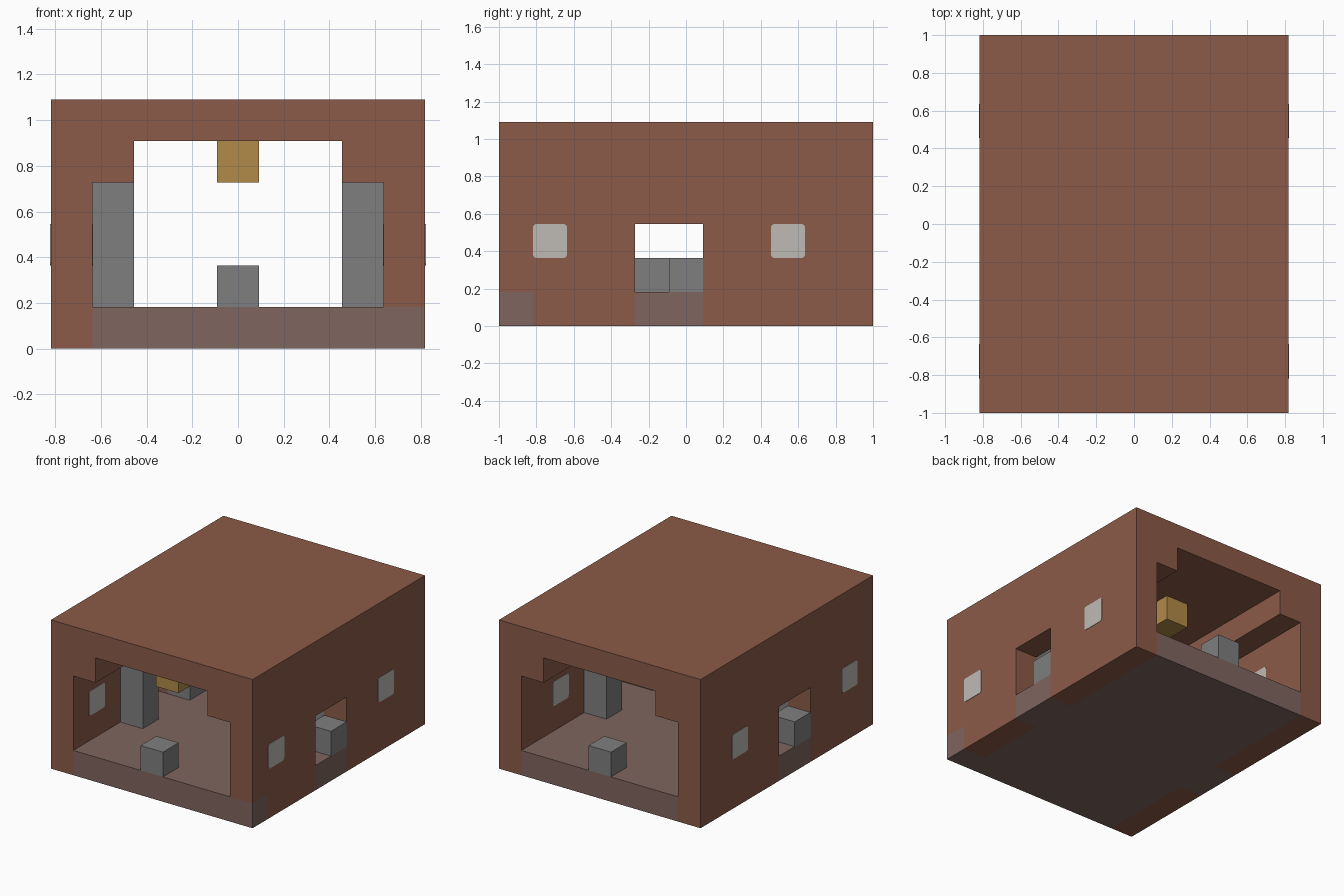
import bpy, bmesh
from mathutils import Vector

cube = bpy.data.objects.get("Cube")
if cube:
    bpy.data.objects.remove(cube)

U = 2 / 11                      # side of one building block
NX, NY, NZ = 9, 11, 6           # size of the building in blocks


def place(i, j, k):
    """Block coordinates to world coordinates."""
    return Vector(((i - NX / 2) * U, (j - NY / 2) * U, k * U))


def material(name, rgb):
    linear = [((c / 255 + 0.055) / 1.055) ** 2.4 for c in rgb] + [1]
    mat = bpy.data.materials.new(name)
    mat.use_nodes = True
    mat.diffuse_color = linear
    bsdf = mat.node_tree.nodes["Principled BSDF"]
    bsdf.inputs["Base Color"].default_value = linear
    bsdf.inputs["Roughness"].default_value = 0.9
    return mat


BRICK = material("brick_brown", (139, 91, 72))
FLOOR = material("mauve_stone", (127, 101, 95))
STONE = material("grey_stone", (127, 127, 127))
GOLD = material("lamp_gold", (177, 138, 72))
GLASS = material("pale_glass", (191, 187, 181))


def finish(name, bm, mat):
    bmesh.ops.recalc_face_normals(bm, faces=bm.faces)
    mesh = bpy.data.meshes.new(name)
    bm.to_mesh(mesh)
    bm.free()
    mesh.materials.append(mat)
    obj = bpy.data.objects.new(name, mesh)
    bpy.context.collection.objects.link(obj)
    return obj


def prism(name, outline, direction, mat):
    """Extrude an outline of block coordinates along a block direction."""
    bm = bmesh.new()
    face = bm.faces.new([bm.verts.new(place(*p)) for p in outline])
    grown = bmesh.ops.extrude_face_region(bm, geom=[face])["geom"]
    verts = [g for g in grown if isinstance(g, bmesh.types.BMVert)]
    bmesh.ops.translate(bm, verts=verts, vec=Vector(direction) * U)
    return finish(name, bm, mat)


def block(name, low, high, mat):
    (a, b, c), (d, e, f) = low, high
    return prism(name, [(a, b, c), (d, b, c), (d, e, c), (a, e, c)],
                 (0, 0, f - c), mat)


def cut(obj, low, high):
    cutter = block("cutter", low, high, BRICK)
    cutter.hide_render = True
    mod = obj.modifiers.new("opening", 'BOOLEAN')
    mod.operation = 'DIFFERENCE'
    mod.solver = 'EXACT'
    mod.object = cutter
    bpy.context.view_layer.objects.active = obj
    bpy.ops.object.modifier_apply(modifier=mod.name)
    bpy.data.objects.remove(cutter)


# Walls and roof: open-ended tunnel with a stepped cove under the ceiling
half = [(0, 0), (0, 6), (9, 6), (9, 0), (8, 0), (8, 4),
        (7, 4), (7, 5), (2, 5), (2, 4), (1, 4), (1, 0)]
shell = prism("walls_and_roof", [(x, 0, z) for x, z in half], (0, NY, 0), BRICK)
cut(shell, (-1, 4, -1), (10, 6, 3))         # side doorways
cut(shell, (7.5, -1, -1), (10, 1, 1))       # front left corner stone

# Floor with sills in the side doorways and one corner stone
plan = [(1, 0), (9, 0), (9, 1), (8, 1), (8, 4), (9, 4), (9, 6),
        (8, 6), (8, 11), (1, 11), (1, 6), (0, 6), (0, 4), (1, 4)]
prism("floor", [(x, y, 0) for x, y in plan], (0, 0, 1), FLOOR)

# Low stone posts, one in each entrance
for name, i, j in (("front", 4, 0), ("back", 4, 10), ("left", 8, 5), ("right", 0, 4)):
    block(name + "_entrance_post", (i, j, 1), (i + 1, j + 1, 2), STONE)

# Stone columns on both sides of each doorway
for side, i in (("right", 1), ("left", 7)):
    for end, j in (("front", 3), ("back", 6)):
        block(f"{end}_{side}_column", (i, j, 1), (i + 1, j + 1, 4), STONE)

# Ceiling lamps
for n, j in enumerate((1, 4, 7), 1):
    block(f"ceiling_lamp_{n}", (4, j, 4), (5, j + 1, 5), GOLD)


# Rounded window panes on the outer and inner face of each side wall
def pane(name, i, j):
    bm = bmesh.new()
    bmesh.ops.create_cube(bm, size=1)
    for v in bm.verts:
        v.co = Vector((v.co.x * 0.006, v.co.y * U, v.co.z * U)) + place(i, j + 0.5, 2.5)
    edges = [e for e in bm.edges if abs(e.verts[0].co.x - e.verts[1].co.x) > 0.001]
    bmesh.ops.bevel(bm, geom=edges, offset=0.018, segments=3, profile=0.5,
                    affect='EDGES')
    finish(name, bm, GLASS)


for side, faces in (("right", (0, 1)), ("left", (8, 9))):
    for end, j in (("front", 1), ("back", 8)):
        for n, i in enumerate(faces, 1):
            pane(f"{end}_{side}_window_{n}", i, j)
